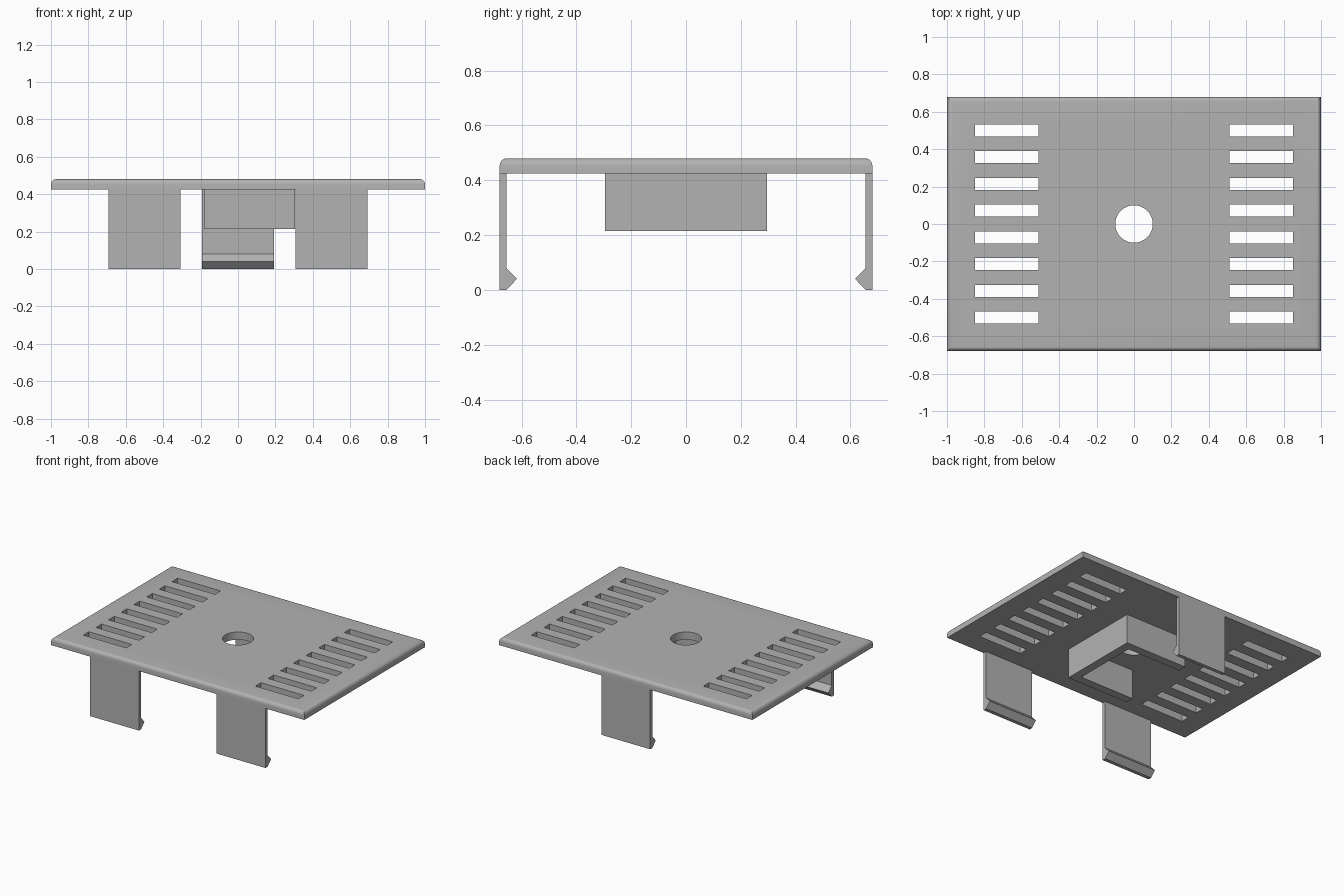
import bpy, bmesh, math
from mathutils import Matrix, Vector

cube = bpy.data.objects.get("Cube")
if cube:
    bpy.data.objects.remove(cube, do_unlink=True)

grey = bpy.data.materials.new("plain grey")
grey.use_nodes = True
colour = (0.45, 0.45, 0.45, 1)
grey.diffuse_color = colour
grey.node_tree.nodes["Principled BSDF"].inputs["Base Color"].default_value = colour


def finish(name, bm):
    bmesh.ops.recalc_face_normals(bm, faces=bm.faces[:])
    mesh = bpy.data.meshes.new(name)
    bm.to_mesh(mesh)
    bm.free()
    mesh.materials.append(grey)
    obj = bpy.data.objects.new(name, mesh)
    bpy.context.collection.objects.link(obj)
    return obj


def add_box(bm, low, high):
    low, high = Vector(low), Vector(high)
    matrix = Matrix.Translation((low + high) / 2) @ Matrix.Diagonal((*(high - low), 1))
    bmesh.ops.create_cube(bm, size=1, matrix=matrix)


def extrude(name, points, offset):
    bm = bmesh.new()
    face = bm.faces.new([bm.verts.new(p) for p in points])
    result = bmesh.ops.extrude_face_region(bm, geom=[face])
    verts = [v for v in result["geom"] if isinstance(v, bmesh.types.BMVert)]
    bmesh.ops.translate(bm, verts=verts, vec=offset)
    return finish(name, bm)


WIDTH, DEPTH, UNDERSIDE, TOP = 1.0, 0.68, 0.425, 0.48

# Cover plate with rounded upper edges
bm = bmesh.new()
add_box(bm, (-WIDTH, -DEPTH, UNDERSIDE), (WIDTH, DEPTH, TOP))
rim = [e for e in bm.edges if all(v.co.z > TOP - 0.01 for v in e.verts)]
bmesh.ops.bevel(bm, geom=rim, offset=0.026, segments=5, profile=0.5, affect='EDGES')
plate = finish("cover_plate", bm)

# Vent slots and centre hole
bm = bmesh.new()
for side in (-1, 1):
    for i in range(8):
        x, y = side * 0.68, (i - 3.5) * 0.143
        add_box(bm, (x - 0.17, y - 0.032, 0.3), (x + 0.17, y + 0.032, 0.6))
bmesh.ops.create_cone(bm, cap_ends=True, segments=48, radius1=0.1, radius2=0.1,
                      depth=0.3, matrix=Matrix.Translation((0, 0, 0.45)))
cutter = finish("opening_cutter", bm)
cutter.hide_render = True

cut = plate.modifiers.new("openings", 'BOOLEAN')
cut.object = cutter
cut.solver = 'EXACT'
bpy.context.view_layer.objects.active = plate
plate.select_set(True)
bpy.ops.object.modifier_apply(modifier=cut.name)
bpy.data.objects.remove(cutter, do_unlink=True)
bpy.ops.object.shade_smooth_by_angle(angle=math.radians(35))

# Spring clips with inward hooks
hook = [(0.68, 0), (0.655, 0), (0.617, 0.04), (0.655, 0.08),
        (0.655, UNDERSIDE), (0.68, UNDERSIDE)]
for name, x, side in (("front_right_clip", -0.5, -1), ("front_left_clip", 0.5, -1),
                      ("back_clip", 0, 1)):
    extrude(name, [(x - 0.193, side * y, z) for y, z in hook], (0.386, 0, 0))

# Three-sided bracket under the hole, open on one side
wall, x0, x1, y1, low = 0.06, -0.183, 0.305, 0.295, 0.215
outline = [(x0, -y1), (x1, -y1), (x1, y1), (x0, y1), (x0, y1 - wall),
           (x1 - wall, y1 - wall), (x1 - wall, wall - y1), (x0, wall - y1)]
extrude("under_bracket", [(x, y, low) for x, y in outline], (0, 0, UNDERSIDE - low))
